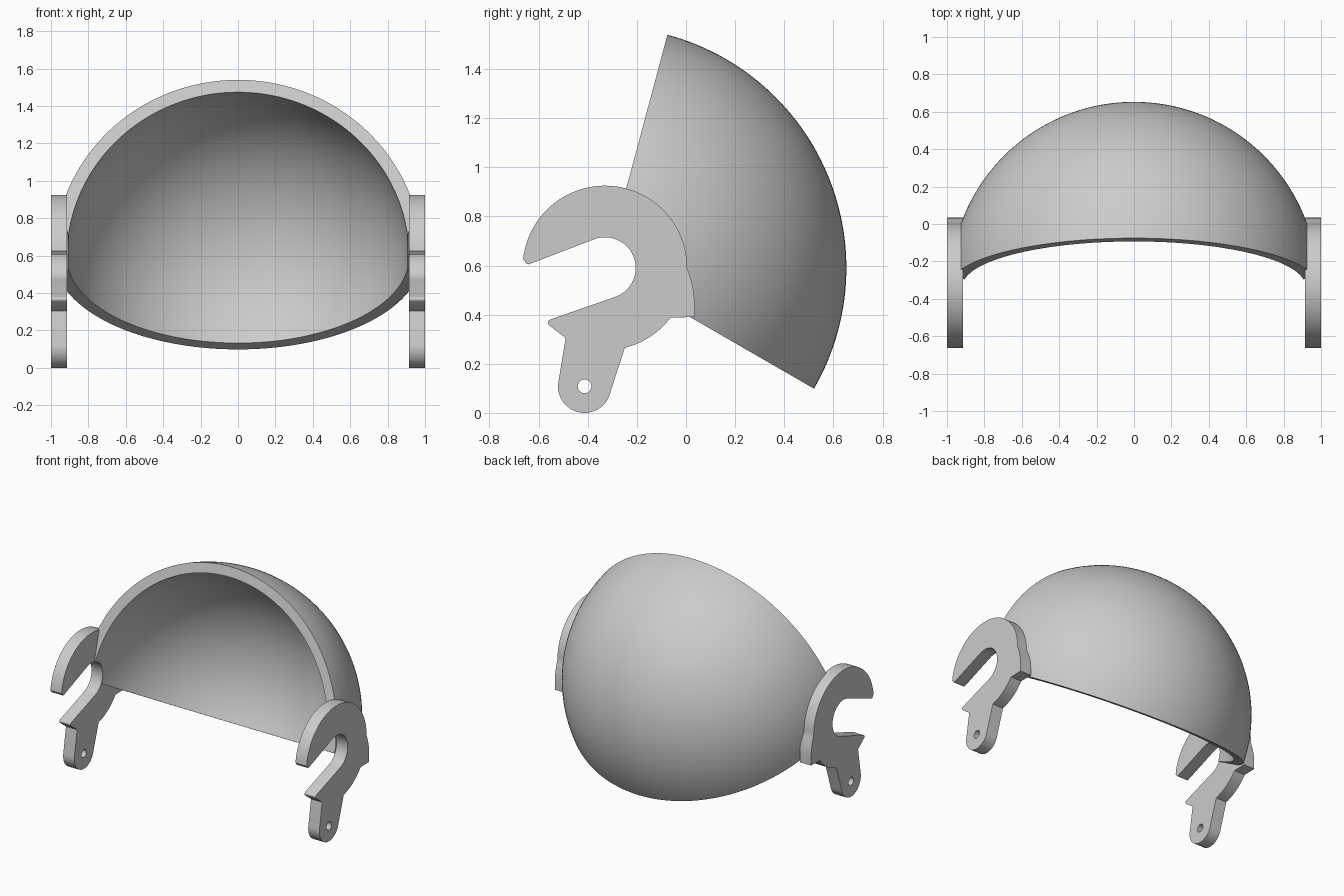
import bpy, bmesh
from math import cos, sin, acos, asin, radians, pi

cube = bpy.data.objects.get("Cube")
if cube:
    bpy.data.objects.remove(cube, do_unlink=True)

# Shared pivot of shell and hooks in the (y, z) plane
CY, CZ = -0.33, 0.59
OUTER, INNER = 0.983, 0.915
SLOT_R, DISC_R = 0.125, 0.335
PLATE_IN, PLATE_OUT = 0.913, 1.0

grey = bpy.data.materials.new("light_grey")
grey.use_nodes = True
colour = (0.6, 0.6, 0.6, 1)
grey.diffuse_color = colour
grey.node_tree.nodes["Principled BSDF"].inputs["Base Color"].default_value = colour


def finish(name, bm):
    """Turn a bmesh into a shaded object."""
    bmesh.ops.recalc_face_normals(bm, faces=bm.faces)
    mesh = bpy.data.meshes.new(name)
    bm.to_mesh(mesh)
    bm.free()
    mesh.materials.append(grey)
    obj = bpy.data.objects.new(name, mesh)
    bpy.context.collection.objects.link(obj)
    bpy.ops.object.select_all(action="DESELECT")
    obj.select_set(True)
    bpy.context.view_layer.objects.active = obj
    bpy.ops.object.shade_smooth_by_angle(angle=radians(25))
    return obj


def arc(cy, cz, r, start, end, n):
    """Points on an arc, angles in degrees."""
    angles = [radians(start + (end - start) * i / n) for i in range(n + 1)]
    return [(cy + r * cos(a), cz + r * sin(a)) for a in angles]


# Shell: a wedge of a hollow sphere swept about the x axis
def shell_arc(r, first, n=72):
    angles = [first + (pi - 2 * first) * i / n for i in range(n + 1)]
    return [(r * cos(a), r * sin(a)) for a in angles]


def make_shell(low=-30, high=75, steps=56):
    outer = shell_arc(OUTER, acos(0.95 / OUTER))
    inner = shell_arc(INNER, asin(SLOT_R / INNER))
    profile = outer + inner[::-1]
    count, half = len(profile), len(outer)
    bm = bmesh.new()
    rings = []
    for s in range(steps + 1):
        t = radians(low + (high - low) * s / steps)
        rings.append([bm.verts.new((x, CY + r * cos(t), CZ + r * sin(t)))
                      for x, r in profile])
    for a, b in zip(rings, rings[1:]):
        for i in range(count):
            j = (i + 1) % count
            bm.faces.new((a[i], a[j], b[j], b[i]))
    # Flat rims along both cut edges
    for ring in (rings[0], rings[-1]):
        for i in range(half - 1):
            bm.faces.new((ring[i], ring[i + 1],
                          ring[count - 2 - i], ring[count - 1 - i]))
    finish("shell", bm)


# Bracket: open hook with a pointed lower jaw, stop tab and drilled foot
def bracket_outline():
    pts = arc(CY, CZ, DISC_R, 0, 174, 48)                # hook outside
    pts += arc(-0.642, 0.618, 0.013, 190, 290, 5)        # upper tip
    pts += arc(CY, CZ, SLOT_R, 110, -70, 32)             # slot
    pts += arc(-0.548, 0.367, 0.014, 110, 230, 6)        # lower jaw tip
    pts += [(-0.49, 0.305)]
    pts += arc(-0.413, 0.108, 0.108, 172, 349, 28)       # foot
    pts += arc(CY, CZ, DISC_R, -76, -37, 14)             # hook underside
    pts += [(0.035, 0.39), (0.035, 0.45), (0.031, 0.495),
            (0.023, 0.535), (0.014, 0.565)]              # stop tab
    return pts


def make_bracket(name, side):
    bm = bmesh.new()
    hole = arc(-0.413, 0.108, 0.028, 0, 345, 23)
    for loop in (bracket_outline(), hole):
        verts = [bm.verts.new((side * PLATE_IN, y, z)) for y, z in loop]
        for i, v in enumerate(verts):
            bm.edges.new((v, verts[(i + 1) % len(verts)]))
    bmesh.ops.triangle_fill(bm, edges=bm.edges[:], use_beauty=True)
    extruded = bmesh.ops.extrude_face_region(bm, geom=bm.faces[:])["geom"]
    moved = [g for g in extruded if isinstance(g, bmesh.types.BMVert)]
    bmesh.ops.translate(bm, verts=moved,
                        vec=(side * (PLATE_OUT - PLATE_IN), 0, 0))
    finish(name, bm)


make_shell()
make_bracket("left_bracket", 1)
make_bracket("right_bracket", -1)
